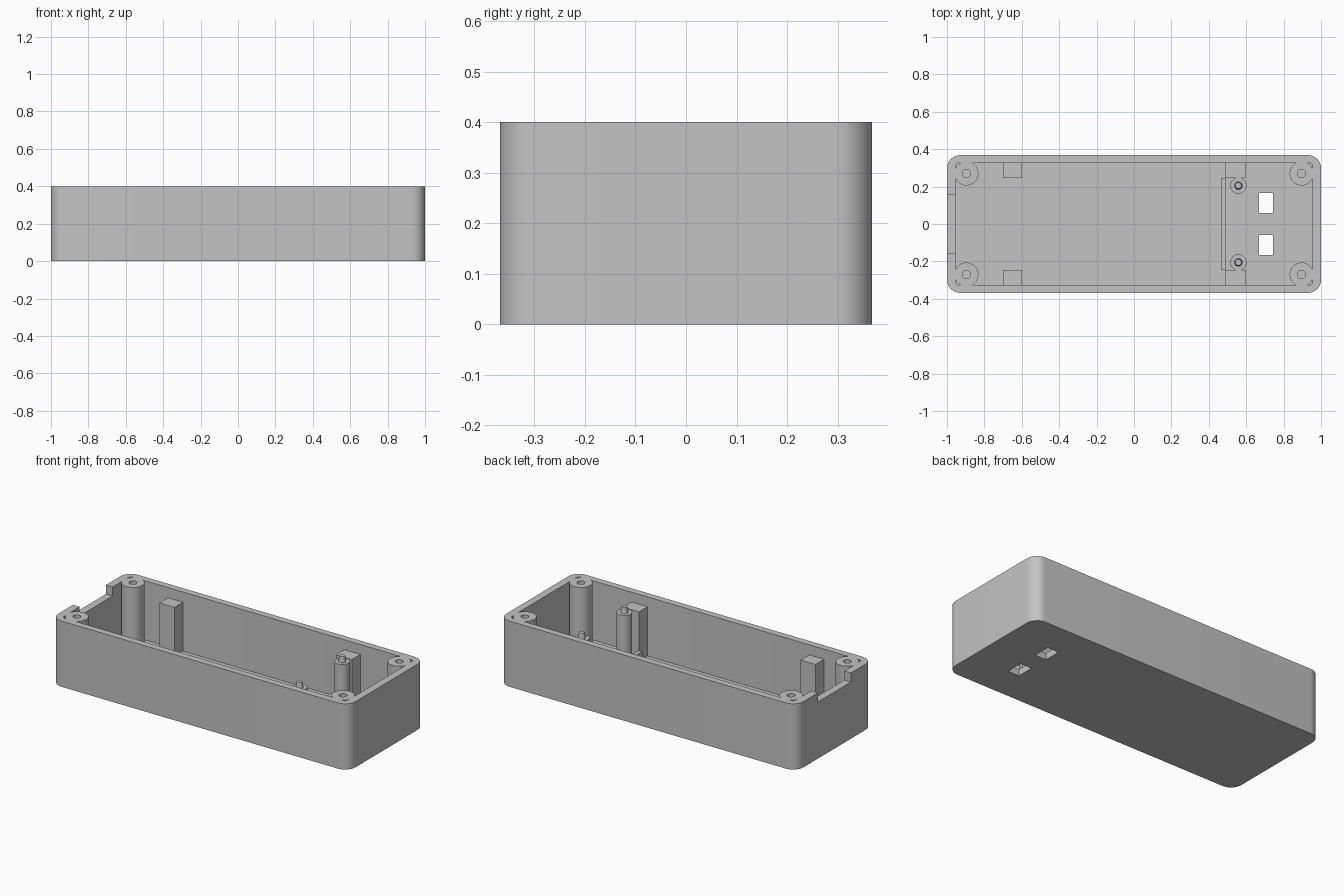
import bpy, bmesh, math
from mathutils import Vector

default = bpy.data.objects.get("Cube")
if default:
    bpy.data.objects.remove(default, do_unlink=True)

grey = bpy.data.materials.new("plain grey")
grey.use_nodes = True
COLOUR = (0.55, 0.55, 0.55, 1)
grey.diffuse_color = COLOUR
grey.node_tree.nodes["Principled BSDF"].inputs["Base Color"].default_value = COLOUR

HEIGHT, FLOOR = 0.4, 0.04
INNER_X, INNER_Y = 0.955, 0.327


def finish(name, bm):
    bmesh.ops.recalc_face_normals(bm, faces=bm.faces)
    mesh = bpy.data.meshes.new(name)
    bm.to_mesh(mesh)
    bm.free()
    mesh.materials.append(grey)
    ob = bpy.data.objects.new(name, mesh)
    bpy.context.collection.objects.link(ob)
    return ob


def block(name, x0, x1, y0, y1, z0, z1, radius=0, steps=12):
    """Box between limits, with optional rounded vertical corners."""
    bm = bmesh.new()
    bmesh.ops.create_cube(bm, size=1)
    for v in bm.verts:
        v.co = Vector(((x0 + x1) / 2 + v.co.x * (x1 - x0),
                       (y0 + y1) / 2 + v.co.y * (y1 - y0),
                       (z0 + z1) / 2 + v.co.z * (z1 - z0)))
    if radius:
        upright = [e for e in bm.edges
                   if abs(e.verts[0].co.z - e.verts[1].co.z) > 0.01]
        bmesh.ops.bevel(bm, geom=upright, offset=radius, segments=steps,
                        profile=0.5, affect='EDGES')
    return finish(name, bm)


def cylinder(name, x, y, z0, z1, radius, top=None, sides=40):
    bm = bmesh.new()
    bmesh.ops.create_cone(bm, cap_ends=True, segments=sides, radius1=radius,
                          radius2=radius if top is None else top, depth=z1 - z0)
    bmesh.ops.translate(bm, verts=bm.verts, vec=(x, y, (z0 + z1) / 2))
    return finish(name, bm)


def select(ob):
    bpy.ops.object.select_all(action='DESELECT')
    ob.select_set(True)
    bpy.context.view_layer.objects.active = ob


def cut(ob, cutter):
    """Subtract the cutter and remove it."""
    cutter.hide_render = True
    mod = ob.modifiers.new("cut", 'BOOLEAN')
    mod.operation = 'DIFFERENCE'
    mod.solver = 'EXACT'
    mod.object = cutter
    select(ob)
    bpy.ops.object.modifier_apply(modifier=mod.name)
    bpy.data.objects.remove(cutter, do_unlink=True)


def smooth(ob):
    select(ob)
    bpy.ops.object.shade_smooth_by_angle(angle=math.radians(30))


# Open tray with rounded corners
shell = block("case_shell", -1, 1, -0.368, 0.368, 0, HEIGHT, 0.07)
cut(shell, block("cavity_cutter", -INNER_X, INNER_X, -INNER_Y, INNER_Y,
                 FLOOR, 0.5, 0.02, 6))
# Notch in the end wall
cut(shell, block("notch_cutter", -1.1, -0.9, -0.158, 0.158, 0.345, 0.5))
# Two windows through the floor
for side in (-1, 1):
    near, far = sorted((side * 0.06, side * 0.165))
    cut(shell, block("window_cutter", 0.668, 0.743, near, far, -0.1, 0.1))
smooth(shell)

# Corner screw bosses with holes
for sx, end in ((-1, "right"), (1, "left")):
    for sy, face in ((-1, "front"), (1, "back")):
        x, y = sx * 0.896, sy * 0.27
        boss = cylinder(f"screw_boss_{face}_{end}", x, y, FLOOR - 0.01, HEIGHT, 0.064)
        cut(boss, cylinder("hole_cutter", x, y, FLOOR, 0.5, 0.022))
        smooth(boss)

# Wall posts, and locating pins on pillars
for side, face in ((-1, "front"), (1, "back")):
    y0, y1 = sorted((side * 0.245, side * (INNER_Y + 0.01)))
    block(f"support_post_{face}", -0.70, -0.60, y0, y1, FLOOR - 0.01, 0.338)
    block(f"pillar_post_{face}", 0.488, 0.595, y0, y1, FLOOR - 0.01, 0.34)
    y = side * 0.205
    smooth(cylinder(f"pillar_{face}", 0.558, y, FLOOR - 0.01, 0.335, 0.043))
    smooth(cylinder(f"locating_pin_{face}", 0.558, y, 0.33, 0.37, 0.022, 0.016, 24))

# Low rail across the floor
block("floor_rail", 0.465, 0.49, -0.245, 0.245, FLOOR - 0.01, 0.105)
